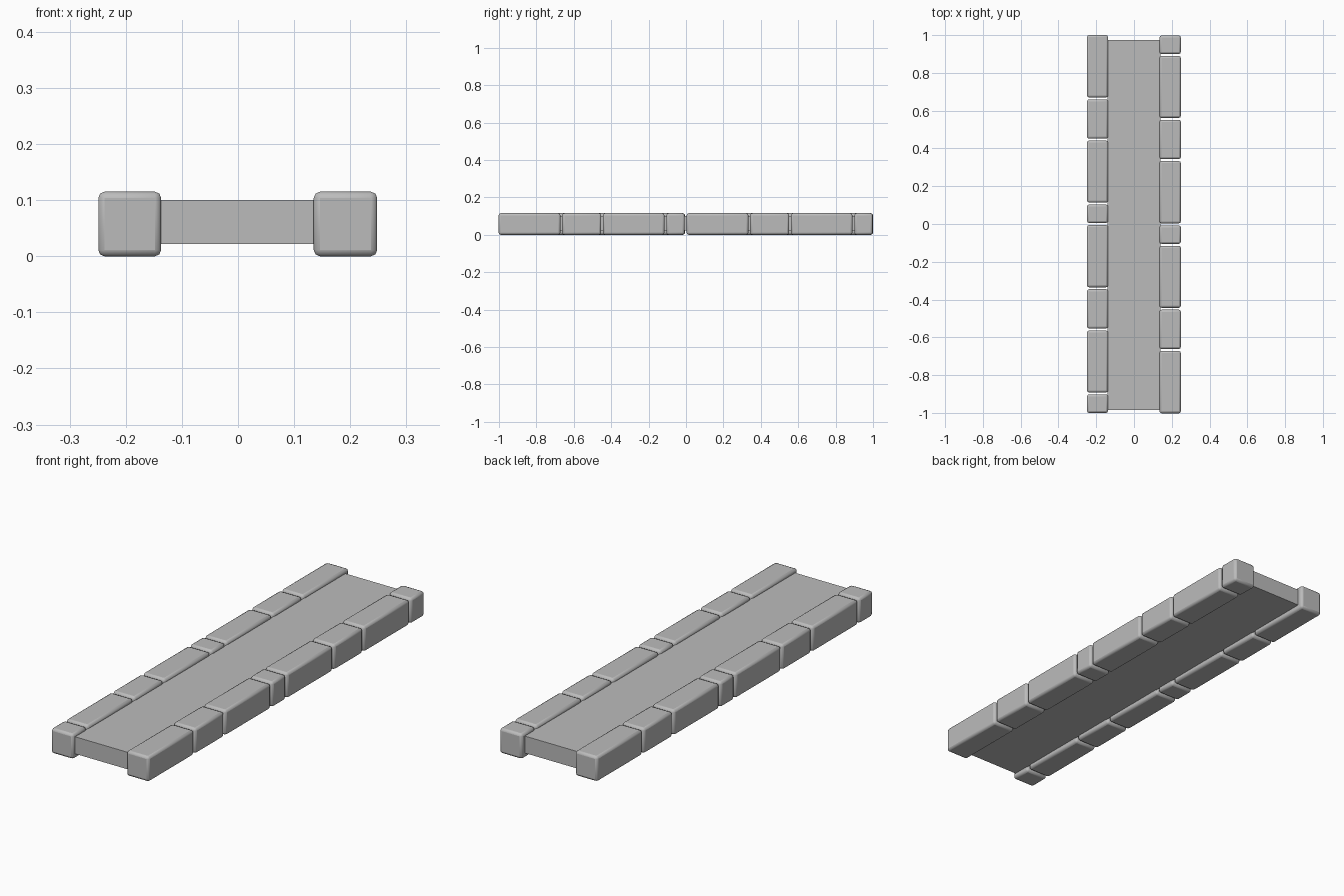
import bpy

cube = bpy.data.objects.get("Cube")
if cube:
    bpy.data.objects.remove(cube, do_unlink=True)

# One plain stone colour
stone = bpy.data.materials.new("grey stone")
stone.use_nodes = True
colour = (0.5, 0.5, 0.5, 1)
stone.diffuse_color = colour
stone.node_tree.nodes["Principled BSDF"].inputs["Base Color"].default_value = colour


def block(name, x, y, z, bevel=0):
    """Box between the given (low, high) limits, optionally with rounded edges."""
    limits = (x, y, z)
    bpy.ops.mesh.primitive_cube_add(size=1, location=[(a + b) / 2 for a, b in limits])
    ob = bpy.context.object
    ob.name = name
    ob.scale = [b - a for a, b in limits]
    bpy.ops.object.transform_apply(location=False, rotation=False, scale=True)
    ob.data.materials.append(stone)
    if bevel:
        mod = ob.modifiers.new("rounded_edges", 'BEVEL')
        mod.width = bevel
        mod.segments = 2
        bpy.ops.object.shade_smooth_by_angle(angle=0.7)
    return ob


# Flat path slab
block("path_slab", (-0.14, 0.14), (-0.985, 0.975), (0.022, 0.1))

# Kerb stones: small, long, medium, long, repeated twice along each side
LENGTHS = [0.098, 0.328, 0.208, 0.33] * 2
GAP = (2 - sum(LENGTHS)) / (len(LENGTHS) - 1)


def kerb(name, x, start, direction):
    y = start
    for i, length in enumerate(LENGTHS):
        end = y + direction * length
        block(f"{name}_{i + 1}", x, sorted((y, end)), (0, 0.115), 0.011)
        y = end + direction * GAP


kerb("right_kerb_stone", (-0.249, -0.137), -1, 1)
kerb("left_kerb_stone", (0.135, 0.248), 0.998, -1)
